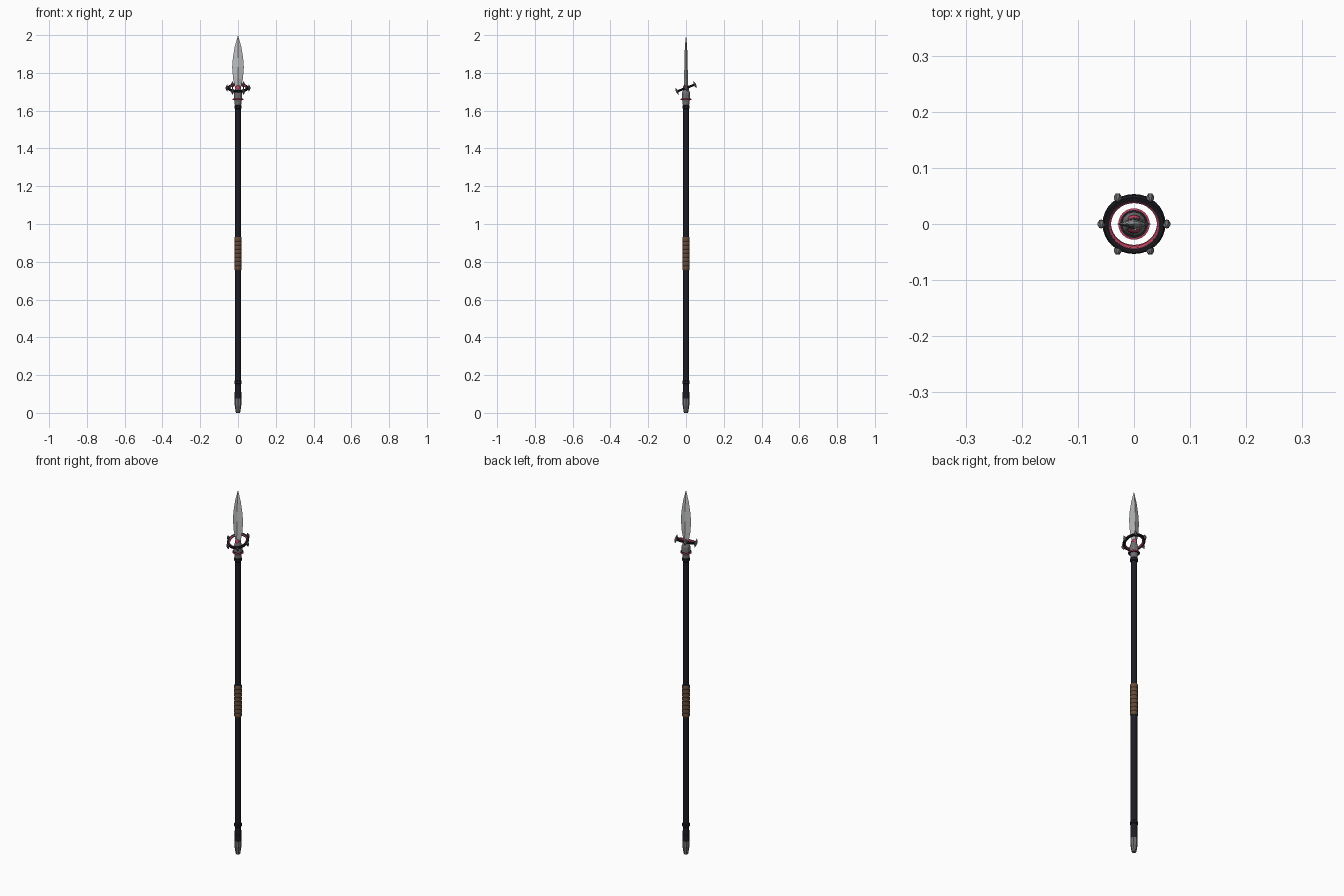
import bpy, bmesh, math
from mathutils import Matrix

if "Cube" in bpy.data.objects:
    bpy.data.objects.remove(bpy.data.objects["Cube"])


def material(name, rgb):
    m = bpy.data.materials.new(name)
    m.diffuse_color = (*rgb, 1)
    m.use_nodes = True
    m.node_tree.nodes["Principled BSDF"].inputs["Base Color"].default_value = m.diffuse_color
    return m


BLACK = material("black", (0.012, 0.012, 0.017))
RED = material("red", (0.55, 0.06, 0.12))
BROWN = material("leather", (0.13, 0.07, 0.04))
STEEL = material("dark_steel", (0.16, 0.16, 0.17))
BRIGHT = material("bright_steel", (0.5, 0.51, 0.52))


def make(name, bm, mat, matrix=None, smooth=False):
    bmesh.ops.remove_doubles(bm, verts=bm.verts, dist=1e-6)
    bmesh.ops.recalc_face_normals(bm, faces=bm.faces)
    me = bpy.data.meshes.new(name)
    bm.to_mesh(me)
    bm.free()
    me.materials.append(mat)
    ob = bpy.data.objects.new(name, me)
    bpy.context.collection.objects.link(ob)
    if matrix:
        ob.matrix_world = matrix
    if smooth:
        bpy.context.view_layer.objects.active = ob
        ob.select_set(True)
        bpy.ops.object.shade_smooth_by_angle(angle=math.radians(35))
        ob.select_set(False)
    return ob


def lathe(name, profile, mat, sides=16, closed=False, matrix=None, smooth=True):
    """Spin (radius, z) points; open profiles get end caps."""
    bm = bmesh.new()
    rings = [[bm.verts.new((r * math.cos(2 * math.pi * i / sides),
                            r * math.sin(2 * math.pi * i / sides), z))
              for i in range(sides)] for r, z in profile]
    pairs = list(zip(rings, rings[1:]))
    if closed:
        pairs.append((rings[-1], rings[0]))
    for a, b in pairs:
        for i in range(sides):
            j = (i + 1) % sides
            bm.faces.new((a[i], a[j], b[j], b[i]))
    if not closed:
        bm.faces.new(rings[0])
        bm.faces.new(rings[-1])
    return make(name, bm, mat, matrix, smooth)


# Shaft and its fittings
lathe("shaft", [(0.0165, 0.06), (0.015, 1.64)], BLACK)
lathe("butt_cap", [(0.009, 0), (0.012, 0.004), (0.018, 0.045), (0.018, 0.075)], STEEL, 8, smooth=False)
lathe("butt_sleeve", [(0.0175, 0.075), (0.0175, 0.11)], BLACK)
for name, z in (("lower_band", 0.162), ("upper_band", 1.62)):
    lathe(name, [(0.016, z - 0.01), (0.0195, z - 0.006), (0.0195, z + 0.006), (0.016, z + 0.01)], BLACK)

# Leather grip made of stacked wraps
grip, wraps = [], 8
for k in range(wraps):
    z = 0.757 + k * 0.173 / wraps
    grip += [(0.0175, z), (0.0193, z + 0.004), (0.0193, z + 0.0175)]
grip.append((0.0175, 0.93))
lathe("grip", grip, BROWN)

# Socket with collar
lathe("socket", [(0.017, 1.63), (0.018, 1.645), (0.022, 1.665), (0.022, 1.692),
                 (0.017, 1.705), (0.011, 1.735)], STEEL, 12, smooth=False)
lathe("collar", [(0.018, 1.656), (0.025, 1.656), (0.025, 1.664), (0.018, 1.664)], BLACK, 24, True)
lathe("collar_trim", [(0.024, 1.656), (0.028, 1.657), (0.028, 1.663), (0.024, 1.664)], RED, 24, True)

# Diamond-section leaf blade: z, half width, half thickness
bm = bmesh.new()
rows = [[bm.verts.new(p) for p in ((w, 0, z), (0, t, z), (-w, 0, z), (0, -t, z))]
        for z, w, t in ((1.69, 0.014, 0.012), (1.73, 0.017, 0.012), (1.77, 0.026, 0.010),
                        (1.83, 0.031, 0.009), (1.88, 0.027, 0.008), (1.94, 0.017, 0.006))]
tip = bm.verts.new((0, 0, 2.0))
for a, b in zip(rows, rows[1:]):
    for i in range(4):
        bm.faces.new((a[i], a[(i + 1) % 4], b[(i + 1) % 4], b[i]))
for i in range(4):
    bm.faces.new((rows[-1][i], rows[-1][(i + 1) % 4], tip))
bm.faces.new(rows[0])
make("blade", bm, BRIGHT)

# Red gems on both faces of the blade root
for side, name in ((-1, "front_gem"), (1, "back_gem")):
    bm = bmesh.new()
    bmesh.ops.create_uvsphere(bm, u_segments=12, v_segments=8, radius=0.011)
    make(name, bm, RED, Matrix.Translation((0, side * 0.009, 1.72)) @ Matrix.Diagonal((1, 0.7, 1.3, 1)), True)

# Tilted halo ring with red lining
halo = Matrix.Translation((0, 0, 1.72)) @ Matrix.Rotation(math.radians(21), 4, 'X')
lathe("halo_ring", [(0.044, -0.005), (0.053, -0.006), (0.056, -0.003),
                    (0.056, 0.003), (0.053, 0.006), (0.044, 0.005)], BLACK, 32, True, halo)
lathe("halo_lining", [(0.041, -0.003), (0.045, -0.0055), (0.045, 0.0055), (0.041, 0.003)],
      RED, 32, True, halo)

# Six pointed studs around the ring
for k in range(6):
    place = halo @ Matrix.Rotation(k * math.pi / 3, 4, 'Z') @ Matrix.Translation((0.058, 0, 0))
    lathe(f"stud_{k + 1}", [(0.001, -0.019), (0.007, -0.005), (0.007, 0.005), (0.001, 0.019)],
          STEEL, 6, False, place, False)
